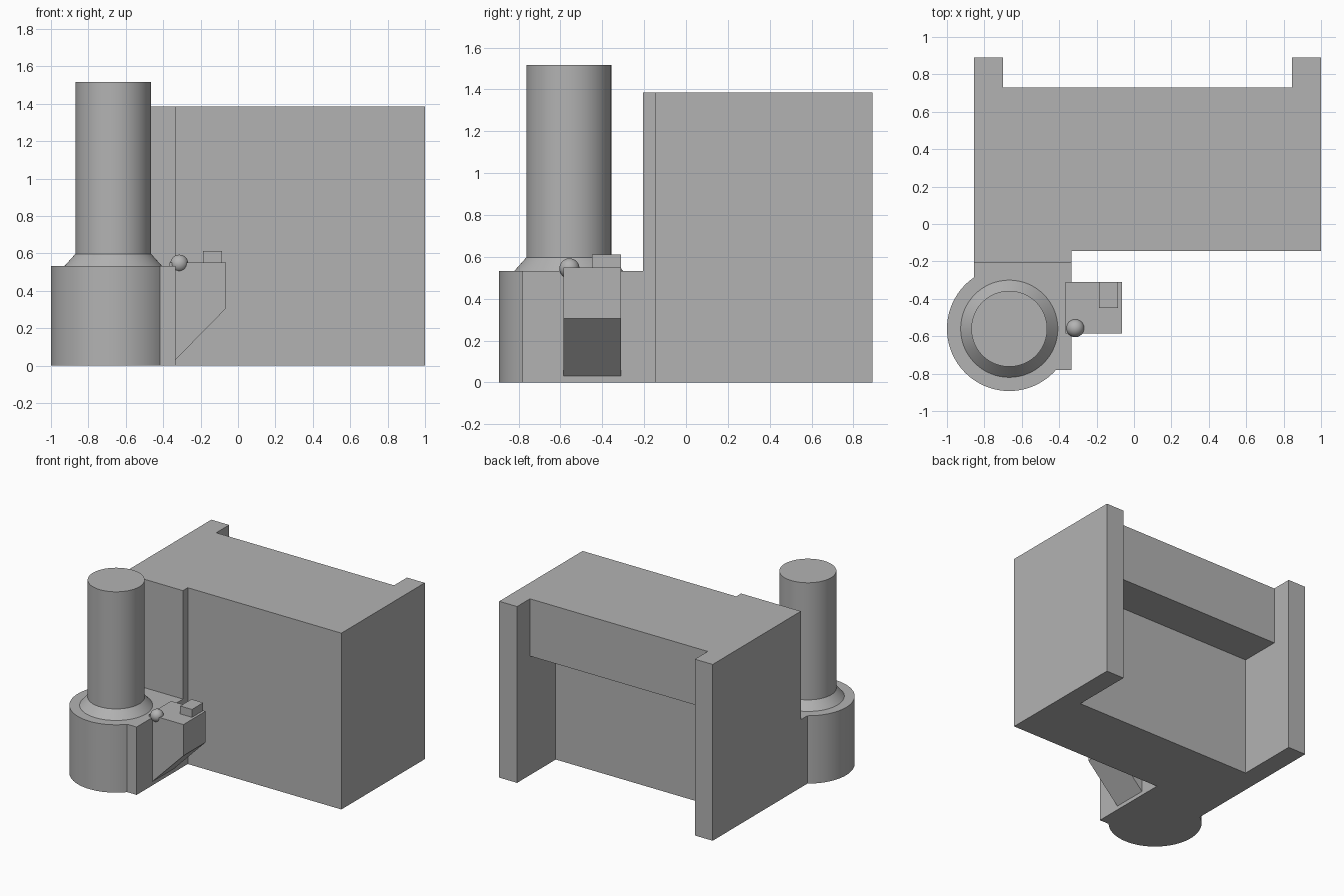
import bpy, bmesh, math
from mathutils import Vector

old = bpy.data.objects.get("Cube")
if old:
    bpy.data.objects.remove(old, do_unlink=True)

grey = bpy.data.materials.new("plain grey")
grey.use_nodes = True
colour = (0.45, 0.45, 0.45, 1)
grey.diffuse_color = colour
grey.node_tree.nodes["Principled BSDF"].inputs["Base Color"].default_value = colour


def finish(name, bm, smooth=False):
    bmesh.ops.recalc_face_normals(bm, faces=bm.faces)
    mesh = bpy.data.meshes.new(name)
    bm.to_mesh(mesh)
    bm.free()
    obj = bpy.data.objects.new(name, mesh)
    bpy.context.collection.objects.link(obj)
    mesh.materials.append(grey)
    if smooth:
        bpy.ops.object.select_all(action='DESELECT')
        obj.select_set(True)
        bpy.context.view_layer.objects.active = obj
        bpy.ops.object.shade_smooth_by_angle(angle=math.radians(30))
    return obj


def prism(name, points, extrude, smooth=False):
    """Extrude a flat outline along a vector."""
    bm = bmesh.new()
    face = bm.faces.new([bm.verts.new(p) for p in points])
    out = bmesh.ops.extrude_face_region(bm, geom=[face])
    moved = [g for g in out["geom"] if isinstance(g, bmesh.types.BMVert)]
    bmesh.ops.translate(bm, verts=moved, vec=Vector(extrude))
    return finish(name, bm, smooth)


def box(name, lo, hi):
    corners = [(lo[0], lo[1]), (hi[0], lo[1]), (hi[0], hi[1]), (lo[0], hi[1])]
    return prism(name, [(x, y, lo[2]) for x, y in corners], (0, 0, hi[2] - lo[2]))


# Shared dimensions
left, right = -0.855, 1.0
step_x, step_y = -0.335, -0.205
inner_l, inner_r = -0.70, 0.845
height, base_h = 1.385, 0.533
cx, cy, drum_r = -0.667, -0.56, 0.333

# Main block with stepped front and two rear side walls
plan = [(left, step_y), (step_x, step_y), (step_x, -0.145), (right, -0.145),
        (right, 0.89), (inner_r, 0.89), (inner_r, 0.73),
        (inner_l, 0.73), (inner_l, 0.89), (left, 0.89)]
body = prism("main_block", [(x, y, 0) for x, y in plan], (0, 0, height))

# Deep recess below the rear upper panel
cutter = box("recess_cutter", (inner_l, 0.41, -0.1), (inner_r, 1.0, 0.935))
cutter.hide_render = True
cutter.hide_set(True)
cut = body.modifiers.new("rear_recess", 'BOOLEAN')
cut.operation, cut.solver, cut.object = 'DIFFERENCE', 'EXACT', cutter
bpy.context.view_layer.objects.active = body
bpy.ops.object.modifier_apply(modifier=cut.name)
bpy.data.objects.remove(cutter, do_unlink=True)

# Base: round drum flowing into a square shoulder
front_y = -0.78
start = math.pi - math.acos((cx - left) / drum_r)
end = 2 * math.pi - math.asin((cy - front_y) / drum_r)
steps = 56
outline = [(cx + drum_r * math.cos(start + (end - start) * i / steps),
            cy + drum_r * math.sin(start + (end - start) * i / steps), 0)
           for i in range(steps + 1)]
outline += [(step_x, front_y, 0), (step_x, step_y, 0), (left, step_y, 0)]
prism("drum_base", outline, (0, 0, base_h), smooth=True)

# Tapered collar and tall round column
for name, r1, r2, z1, z2 in (("column_collar", 0.26, 0.203, base_h, 0.597),
                             ("column", 0.203, 0.203, 0.597, 1.517)):
    bm = bmesh.new()
    bmesh.ops.create_cone(bm, cap_ends=True, segments=64, radius1=r1,
                          radius2=r2, depth=z2 - z1)
    bmesh.ops.translate(bm, verts=bm.verts, vec=(cx, cy, (z1 + z2) / 2))
    finish(name, bm, smooth=True)

# Side bracket with sloping underside
profile = [(-0.365, 0.03), (step_x, 0.03), (-0.065, 0.305), (-0.065, 0.55), (-0.365, 0.55)]
prism("side_bracket", [(x, -0.585, z) for x, z in profile], (0, 0.275, 0))
box("bracket_block", (-0.187, -0.45, 0.55), (-0.085, -0.31, 0.612))

# Ball knob
bm = bmesh.new()
bmesh.ops.create_uvsphere(bm, u_segments=32, v_segments=16, radius=0.048)
bmesh.ops.translate(bm, verts=bm.verts, vec=(-0.314, -0.557, 0.545))
finish("ball_knob", bm, smooth=True)
